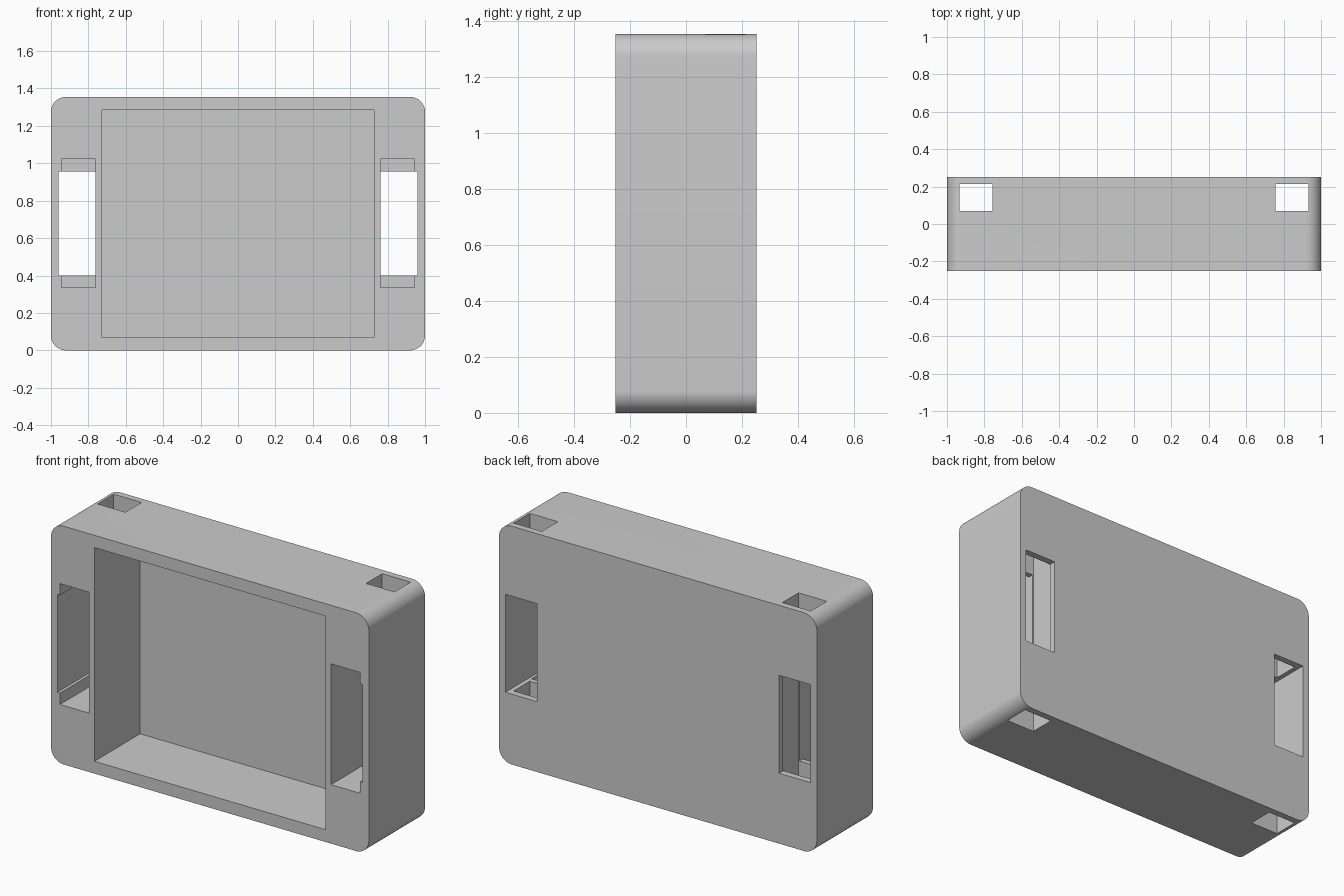
import bpy
import bmesh
from math import radians

if "Cube" in bpy.data.objects:
    bpy.data.objects.remove(bpy.data.objects["Cube"], do_unlink=True)

WIDTH, DEPTH, HEIGHT, RADIUS = 2.0, 0.505, 1.355, 0.08
FRONT, BACK = -DEPTH / 2, DEPTH / 2
OVER = 0.1  # how far cutters overshoot open faces

grey = bpy.data.materials.new("plain grey")
grey.use_nodes = True
colour = (0.6, 0.6, 0.6, 1)
grey.diffuse_color = colour
grey.node_tree.nodes["Principled BSDF"].inputs["Base Color"].default_value = colour


def box(name, xs, ys, zs, radius=0):
    """Box between given limits, optionally rounding the edges along y."""
    bm = bmesh.new()
    bmesh.ops.create_cube(bm, size=1)
    for v in bm.verts:
        v.co = [lim[0] if c < 0 else lim[1] for c, lim in zip(v.co, (xs, ys, zs))]
    if radius:
        edges = [e for e in bm.edges if abs(e.verts[0].co.y - e.verts[1].co.y) > 0.1]
        bmesh.ops.bevel(bm, geom=edges, offset=radius, segments=12, profile=0.5, affect='EDGES')
    bmesh.ops.recalc_face_normals(bm, faces=bm.faces)
    mesh = bpy.data.meshes.new(name)
    bm.to_mesh(mesh)
    bm.free()
    mesh.materials.append(grey)
    obj = bpy.data.objects.new(name, mesh)
    bpy.context.collection.objects.link(obj)
    return obj


def cut(target, cutter):
    """Subtract the cutter from the target and discard it."""
    mod = target.modifiers.new("cut", 'BOOLEAN')
    mod.operation, mod.solver, mod.object = 'DIFFERENCE', 'EXACT', cutter
    bpy.context.view_layer.objects.active = target
    bpy.ops.object.modifier_apply(modifier=mod.name)
    bpy.data.objects.remove(cutter, do_unlink=True)


# Rounded housing
housing = box("housing", (-WIDTH / 2, WIDTH / 2), (FRONT, BACK), (0, HEIGHT), RADIUS)

# Large front recess
cut(housing, box("recess", (-0.726, 0.726), (FRONT - OVER, 0.157), (0.07, 1.285)))

for side in (-1, 1):
    def span(a, b):
        return sorted((side * a, side * b))

    # Through window, taller front step and vertical strap channel
    cut(housing, box("window", span(0.762, 0.96), (FRONT - OVER, BACK + OVER), (0.4, 0.957)))
    cut(housing, box("front_step", span(0.762, 0.943), (FRONT - OVER, 0.04), (0.335, 1.022)))
    cut(housing, box("channel", span(0.757, 0.934), (0.07, 0.215), (-OVER, HEIGHT + OVER)))

# Smooth corners, sharp edges
bpy.ops.object.select_all(action='DESELECT')
housing.select_set(True)
bpy.context.view_layer.objects.active = housing
bpy.ops.object.shade_smooth_by_angle(angle=radians(30))
